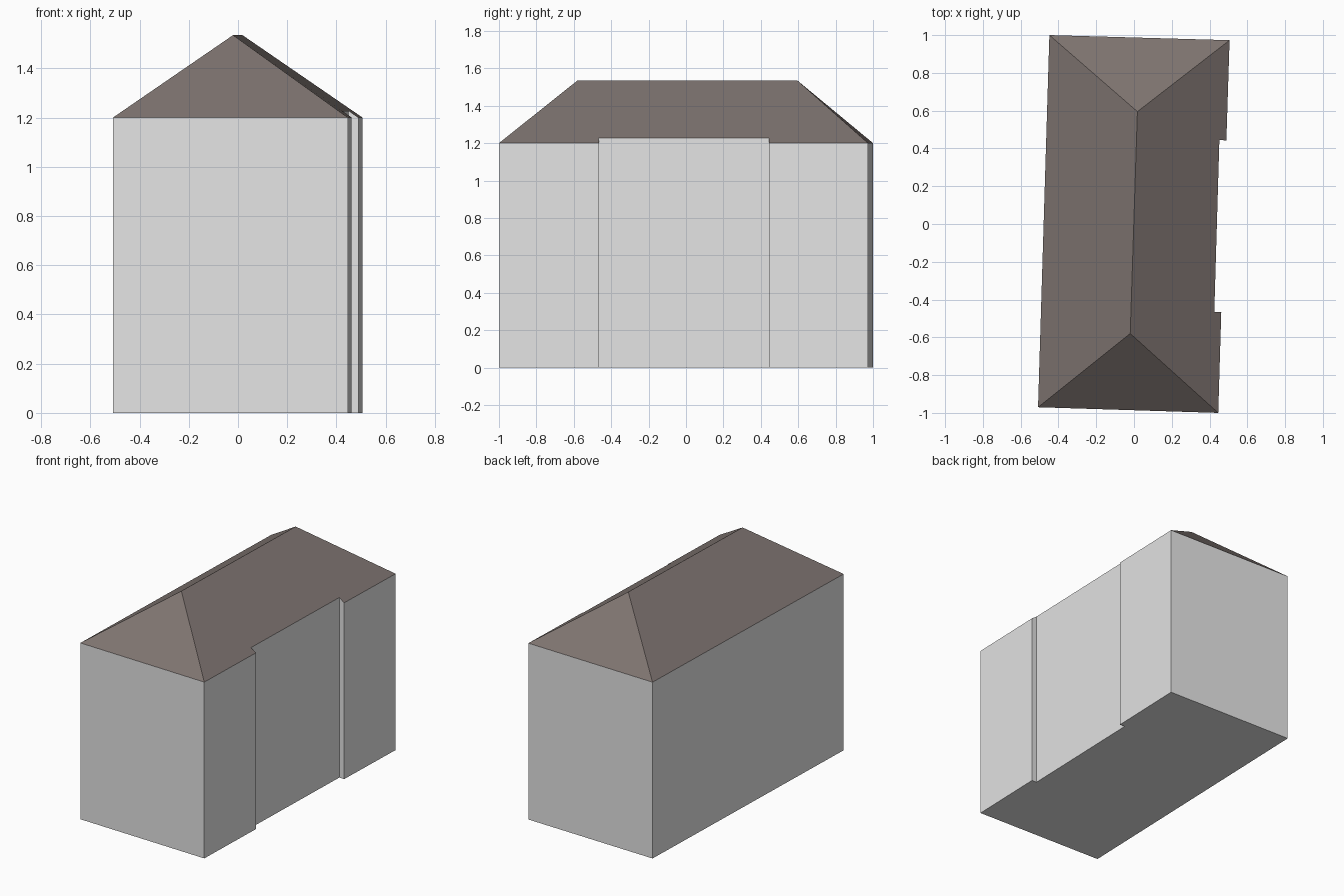
import bpy
import bmesh

if "Cube" in bpy.data.objects:
    bpy.data.objects.remove(bpy.data.objects["Cube"])

EAVE, NOTCH_EAVE, RIDGE = 1.20, 1.226, 1.535

# Footprint, counter-clockwise from the front left corner, with a shallow
# recess in the right side; third value is the height where wall meets roof
footprint = [
    (-0.508, -0.97, EAVE), (0.446, -1.0, EAVE),
    (0.462, -0.466, EAVE), (0.425, -0.467, NOTCH_EAVE),
    (0.452, 0.444, NOTCH_EAVE), (0.489, 0.443, EAVE),
    (0.506, 0.973, EAVE), (-0.448, 1.0, EAVE),
]
ridge = [(-0.02, -0.58, RIDGE), (0.018, 0.595, RIDGE)]


def material(name, colour):
    m = bpy.data.materials.new(name)
    m.diffuse_color = (*colour, 1)
    m.use_nodes = True
    m.node_tree.nodes["Principled BSDF"].inputs["Base Color"].default_value = m.diffuse_color
    return m


def build(name, points, faces, mat):
    bm = bmesh.new()
    vs = [bm.verts.new(p) for p in points]
    for f in faces:
        bm.faces.new([vs[i] for i in f])
    bm.normal_update()
    mesh = bpy.data.meshes.new(name)
    bm.to_mesh(mesh)
    bm.free()
    mesh.materials.append(mat)
    obj = bpy.data.objects.new(name, mesh)
    bpy.context.collection.objects.link(obj)
    return obj


# Walls and floor
n = len(footprint)
base = [(x, y, 0) for x, y, z in footprint]
sides = [(i, (i + 1) % n, (i + 1) % n + n, i + n) for i in range(n)]
floor = tuple(reversed(range(n)))
build("walls", base + footprint, sides + [floor],
      material("pale grey wall", (0.78, 0.78, 0.78)))

# Hipped roof: front hip, right slope following the recess, back hip, left slope
a, b = n, n + 1
build("hipped_roof", footprint + ridge,
      [(0, 1, a), (*range(1, 7), b, a), (6, 7, b), (7, 0, a, b)],
      material("brown grey roof", (0.21, 0.175, 0.163)))
